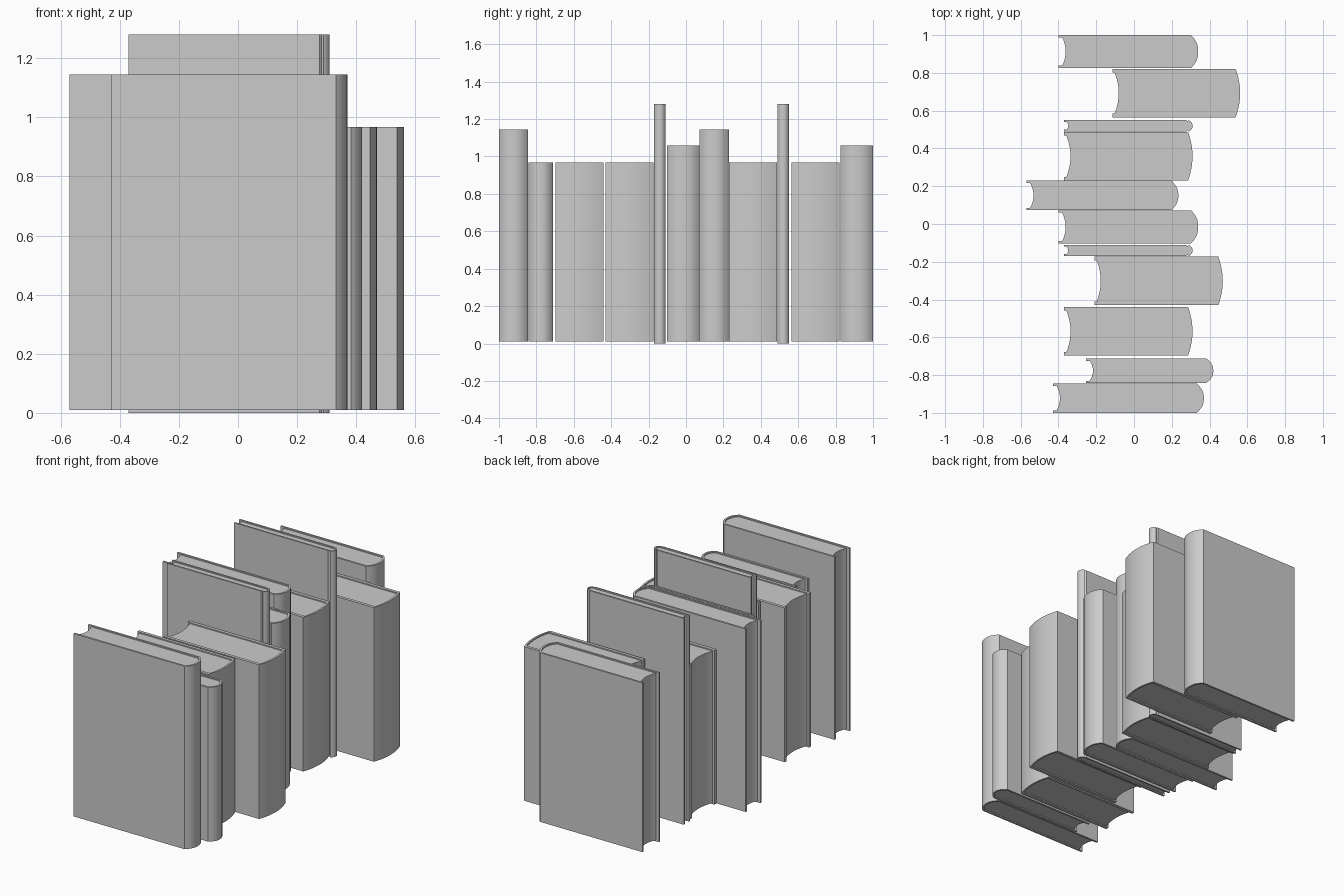
import bpy, math

if "Cube" in bpy.data.objects:
    bpy.data.objects.remove(bpy.data.objects["Cube"])


def strip_solid(name, a, b, z0, z1):
    """Closed solid between two plan-view polylines, from z0 to z1."""
    n = len(a)
    ring = a + b[::-1]
    m = len(ring)
    verts = [(x, y, z) for z in (z0, z1) for x, y in ring]
    faces = [(i, (i + 1) % m, (i + 1) % m + m, i + m) for i in range(m)]
    for i in range(n - 1):
        q = (i, i + 1, m - 2 - i, m - 1 - i)
        faces += [q[::-1], tuple(k + m for k in q)]
    me = bpy.data.meshes.new(name)
    me.from_pydata(verts, [], faces)
    ob = bpy.data.objects.new(name, me)
    bpy.context.collection.objects.link(ob)
    bpy.context.view_layer.objects.active = ob
    ob.select_set(True)
    bpy.ops.object.mode_set(mode='EDIT')
    bpy.ops.mesh.select_all(action='SELECT')
    bpy.ops.mesh.normals_make_consistent(inside=False)
    bpy.ops.object.mode_set(mode='OBJECT')
    bpy.ops.object.shade_smooth_by_angle(angle=math.radians(30))
    ob.select_set(False)


def spine_arc(x, half, sag, cy, power, n=14):
    """Bulging curve from +half to -half, deepest at the middle."""
    pts = []
    for i in range(n + 1):
        s = math.cos(math.pi * i / n)
        pts.append((x + sag * (1 - abs(s) ** power), cy + half * s))
    return pts


# board thickness, spine thickness, spine bulge, page setback, fore-edge dip, bulge power, groove
STYLES = {
    'plain': (0.012, 0.012, 0.038, 0.020, 0.018, 2.4, False),
    'thick': (0.019, 0.012, 0.024, 0.012, 0.022, 2.0, False),
    'slim': (0.010, 0.008, 0.020, 0.014, 0.008, 2.4, True),
}


def book(i, style, y0, y1, x0, x1, z0, z1):
    t, ts, sag, setback, dip, power, groove = STYLES[style]
    cy, h = (y0 + y1) / 2, (y1 - y0) / 2
    xs = x1 - sag
    outer = spine_arc(xs, h, sag, cy, power)
    inner = spine_arc(xs - ts * 0.4, h - t, sag - ts * 0.6, cy, power)
    # boards on both sides, with a pressed hinge on slim books
    ends_o, ends_i = [(x0, h)], [(x0, h - t)]
    if groove:
        ends_o += [(xs - 0.014, h), (xs - 0.007, h - 0.007)]
        ends_i += [(xs - 0.014, h - t), (xs - 0.007, h - t - 0.004)]

    def both(ends, mid):
        return ([(x, cy + d) for x, d in ends] + mid
                + [(x, cy - d) for x, d in ends[::-1]])

    strip_solid(f"book_{i}_cover", both(ends_o, outer), both(ends_i, inner), z0, z1)
    # page block with a hollow fore edge
    fore = spine_arc(x0 + setback, h - t, dip, cy, 2.0)
    strip_solid(f"book_{i}_pages", inner, fore, z0 + 0.007, z1 - 0.007)


BOOKS = [
    ('plain', -1.0, -0.845, -0.43, 0.37, 0.01, 1.145),
    ('plain', -0.842, -0.712, -0.255, 0.42, 0.01, 0.967),
    ('thick', -0.697, -0.44, -0.37, 0.31, 0.01, 0.967),
    ('thick', -0.43, -0.173, -0.21, 0.47, 0.01, 0.967),
    ('slim', -0.17, -0.11, -0.37, 0.31, 0.0, 1.28),
    ('plain', -0.102, 0.072, -0.40, 0.34, 0.01, 1.06),
    ('plain', 0.073, 0.229, -0.57, 0.235, 0.01, 1.145),
    ('thick', 0.231, 0.487, -0.37, 0.31, 0.01, 0.967),
    ('slim', 0.489, 0.55, -0.37, 0.31, 0.0, 1.28),
    ('thick', 0.565, 0.821, -0.115, 0.562, 0.01, 0.967),
    ('plain', 0.826, 1.0, -0.40, 0.34, 0.01, 1.06),
]
for i, b in enumerate(BOOKS, 1):
    book(i, *b)
